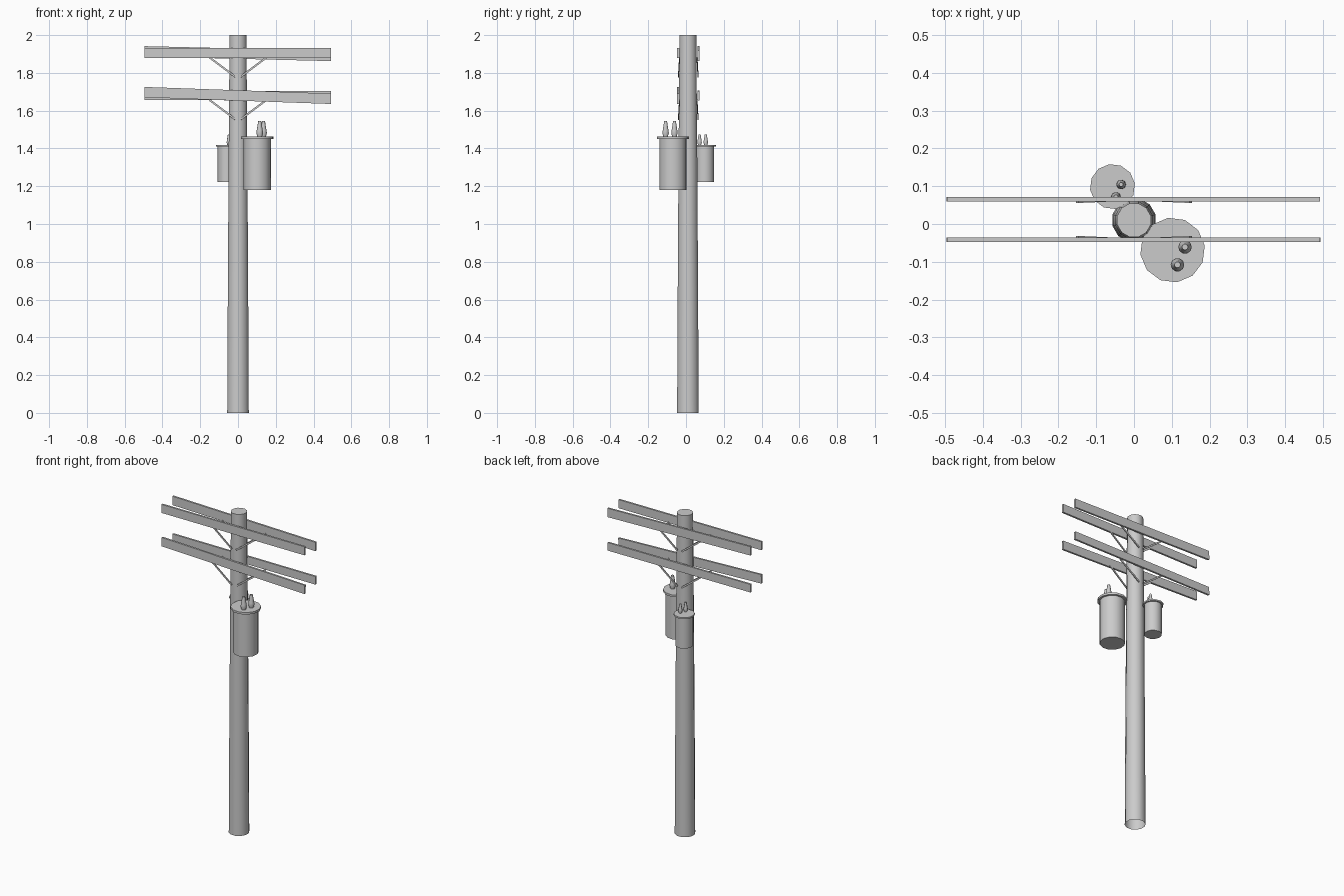
import bpy, bmesh
from math import cos, sin, pi, radians
from mathutils import Vector

if "Cube" in bpy.data.objects:
    bpy.data.objects.remove(bpy.data.objects["Cube"])


def finish(bm, name, smooth=False):
    mesh = bpy.data.meshes.new(name)
    bm.to_mesh(mesh)
    bm.free()
    obj = bpy.data.objects.new(name, mesh)
    bpy.context.collection.objects.link(obj)
    if smooth:
        bpy.ops.object.select_all(action='DESELECT')
        obj.select_set(True)
        bpy.context.view_layer.objects.active = obj
        bpy.ops.object.shade_smooth_by_angle(angle=radians(40))
    return obj


def lathe(name, profile, sides, centre, turn=0.0, cap_bottom=True):
    """Stack rings of (radius, z) around a vertical axis."""
    bm = bmesh.new()
    rings = []
    for r, z in profile:
        rings.append([bm.verts.new((centre[0] + r * cos(turn + 2 * pi * i / sides),
                                    centre[1] + r * sin(turn + 2 * pi * i / sides), z))
                      for i in range(sides)])
    for a, b in zip(rings, rings[1:]):
        for i in range(sides):
            j = (i + 1) % sides
            bm.faces.new((a[i], a[j], b[j], b[i]))
    bm.faces.new(rings[-1])
    if cap_bottom:
        bm.faces.new(rings[0][::-1])
    return finish(bm, name, smooth=True)


def beam(name, start, end, thick, height):
    """Straight bar with a rectangular section, thick across y."""
    s, e = Vector(start), Vector(end)
    d = (e - s).normalized()
    side = Vector((0, 0, 1)).cross(d).normalized()
    up = d.cross(side)
    bm = bmesh.new()
    ends = [[bm.verts.new(p + side * u * thick / 2 + up * v * height / 2)
             for u, v in ((-1, -1), (1, -1), (1, 1), (-1, 1))] for p in (s, e)]
    a, b = ends
    bm.faces.new(a[::-1])
    bm.faces.new(b)
    for i in range(4):
        j = (i + 1) % 4
        bm.faces.new((a[i], a[j], b[j], b[i]))
    bmesh.ops.recalc_face_normals(bm, faces=bm.faces)
    return finish(bm, name)


# Tapered pole, open underneath
lathe("pole", [(0.059, 0), (0.056, 0.6), (0.051, 1.4), (0.046, 2.0)], 12,
      (0, 0.01), radians(15), cap_bottom=False)

# Crossarms: name, y, z at left end, z at right end, height
ARMS = [("upper_front", -0.0415, 1.905, 1.904, 0.053),
        ("upper_back", 0.066, 1.914, 1.890, 0.055),
        ("lower_front", -0.0415, 1.698, 1.663, 0.055),
        ("lower_back", 0.066, 1.681, 1.679, 0.050)]
for name, y, zl, zr, h in ARMS:
    beam(name + "_crossarm", (-0.495, y, zl), (0.492, y, zr), 0.012, h)
    # Diagonal braces from the arm's inner face down to the pole
    out = -1 if y < 0 else 1
    base = 1.785 if "upper" in name else 1.56
    for sx, label in ((-1, "left"), (1, "right")):
        beam(f"{name}_brace_{label}",
             (sx * 0.015, 0.012 + out * 0.052, base - 0.005),
             (sx * 0.15, 0.012 + out * 0.046, base + 0.096), 0.005, 0.010)


def transformer(name, x, y, z, s):
    """Can, lid and two bushings, with z at the bottom and s as scale."""
    def part(label, profile, sides, dx=0, dy=0, turn=0.0):
        lathe(f"{name}_{label}", [(r * s, z + h * s) for r, h in profile], sides,
              (x + dx * s, y + dy * s), turn)

    turn = radians(8)
    part("tank", [(0.073, 0), (0.073, 0.275)], 12, turn=turn)
    part("lid", [(0.086, 0.271), (0.086, 0.284)], 12, turn=turn)
    for i, (dx, dy) in enumerate(((0.033, 0.008), (0.013, -0.039))):
        part(f"bushing_{i + 1}",
             [(0.012, 0.28), (0.018, 0.302), (0.016, 0.315), (0.008, 0.364)],
             10, dx, dy)


transformer("large_transformer", 0.102, -0.069, 1.18, 1.0)
transformer("small_transformer", -0.057, 0.099, 1.222, 0.695)
